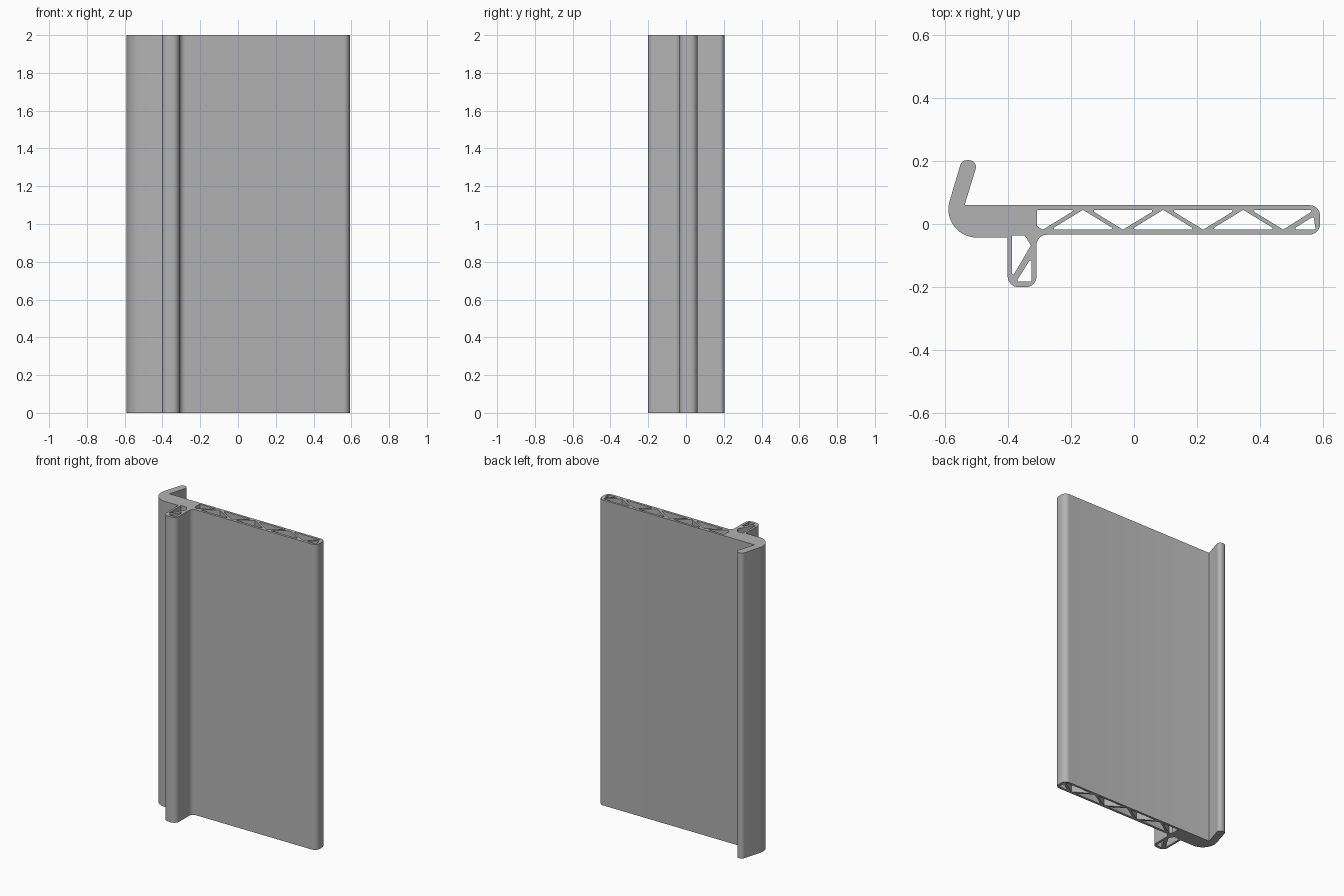
import bpy
import math
from mathutils import Vector

cube = bpy.data.objects.get("Cube")
if cube:
    bpy.data.objects.remove(cube, do_unlink=True)

HEIGHT = 2.0
TOP, BOTTOM = 0.045, -0.018      # inner faces of the hollow panel
STEP, HALF = 0.1275, 0.103       # truss spacing and half width of a triangle
START = -0.29


def rounded(corners):
    """Closed outline from (x, y, radius) corners, each replaced by an arc."""
    outline = []
    for i, (x, y, r) in enumerate(corners):
        p = Vector((x, y))
        a = (Vector(corners[i - 1][:2]) - p).normalized()
        b = (Vector(corners[(i + 1) % len(corners)][:2]) - p).normalized()
        half = a.angle(b) / 2
        centre = p + (a + b).normalized() * (r / math.sin(half))
        u = p + a * (r / math.tan(half)) - centre
        v = p + b * (r / math.tan(half)) - centre
        sweep = u.angle(v)
        steps = max(3, round(sweep * r * 90) + 3)
        for k in range(steps + 1):
            t = k / steps
            arc = (u * math.sin((1 - t) * sweep) + v * math.sin(t * sweep)) / math.sin(sweep)
            outline.append(centre + arc)
    return outline


def with_radius(points, r=0.005):
    return [(x, y, r) for x, y in points]


# Outer outline: hook, foot and panel
outer = [
    (-0.548, 0.203, 0.022), (-0.621, -0.043, 0.09),
    (-0.402, -0.043, 0.001), (-0.402, -0.201, 0.035),
    (-0.31, -0.201, 0.035), (-0.31, -0.034, 0.033),
    (0.592, -0.034, 0.034), (0.592, 0.06, 0.034),
    (-0.539, 0.06, 0.002), (-0.495, 0.203, 0.022),
]

# Panel chambers: end pieces and alternating truss triangles
holes = [
    with_radius([(-0.308, TOP), (START + HALF, TOP), (START, BOTTOM), (-0.308, -0.007)], 0.003),
    with_radius([(0.503, BOTTOM), (0.578, BOTTOM), (0.571, 0.024)], 0.004),
]
for i in range(1, 7):
    c = START + i * STEP
    base, tip = (BOTTOM, TOP) if i % 2 else (TOP, BOTTOM)
    right = min(c + HALF, 0.574)
    holes.append(with_radius([(c - HALF, base), (right, base), (c, tip)], 0.004))

# Foot chambers on both sides of the diagonal rib
holes.append(with_radius([(-0.388, -0.036), (-0.348, -0.036), (-0.328, -0.068),
                          (-0.382, -0.16), (-0.388, -0.16)], 0.002))
holes.append(with_radius([(-0.326, -0.106), (-0.326, -0.183), (-0.374, -0.183)], 0.004))

# Filled flat curve, extruded to full height
curve = bpy.data.curves.new("profile", "CURVE")
curve.dimensions = "2D"
curve.fill_mode = "BOTH"
curve.extrude = HEIGHT / 2
for corners in [outer] + holes:
    points = rounded(corners)
    spline = curve.splines.new("POLY")
    spline.points.add(len(points) - 1)
    for target, p in zip(spline.points, points):
        target.co = (p.x, p.y, 0, 1)
    spline.use_cyclic_u = True

profile = bpy.data.objects.new("extruded_panel", curve)
bpy.context.collection.objects.link(profile)
profile.location.z = HEIGHT / 2

# Convert to a welded mesh with sharp rims
bpy.ops.object.select_all(action="DESELECT")
profile.select_set(True)
bpy.context.view_layer.objects.active = profile
bpy.ops.object.convert(target="MESH")
bpy.ops.object.mode_set(mode="EDIT")
bpy.ops.mesh.select_all(action="SELECT")
bpy.ops.mesh.remove_doubles(threshold=0.00005)
bpy.ops.mesh.normals_make_consistent(inside=False)
bpy.ops.object.mode_set(mode="OBJECT")
bpy.ops.object.shade_smooth_by_angle(angle=math.radians(35))

# Plain grey material
grey = bpy.data.materials.new("plain_grey")
grey.use_nodes = True
colour = (0.45, 0.45, 0.45, 1)
grey.diffuse_color = colour
grey.node_tree.nodes["Principled BSDF"].inputs["Base Color"].default_value = colour
profile.data.materials.clear()
profile.data.materials.append(grey)
